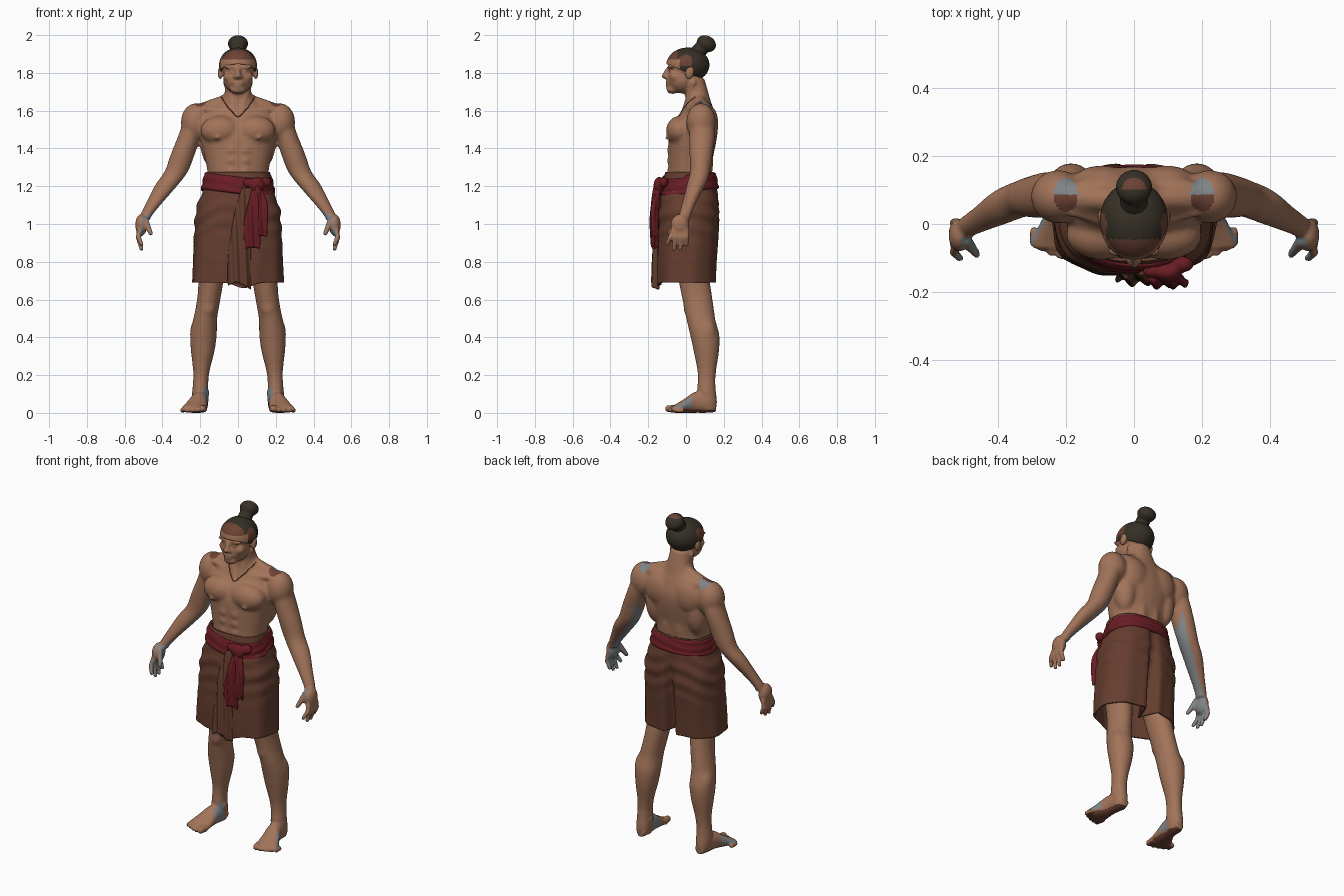
import bpy, bmesh, math
from math import sin, cos, exp, pi
from mathutils import Vector, Matrix
from mathutils.bvhtree import BVHTree

cube = bpy.data.objects.get("Cube")
if cube:
    bpy.data.objects.remove(cube)


def material(name, rgb):
    m = bpy.data.materials.new(name)
    m.use_nodes = True
    m.diffuse_color = (*rgb, 1)
    m.node_tree.nodes["Principled BSDF"].inputs["Base Color"].default_value = (*rgb, 1)
    return m


SKIN = material("tan skin", (.36, .172, .1))
CLOTH = material("brown cloth", (.13, .047, .028))
RED = material("dark red sash", (.14, .012, .017))
HAIR = material("dark hair", (.037, .03, .02))
GREY = material("grey patch", (.21, .23, .24))
PATCH = material("reddish brown patch", (.15, .055, .034))


def spline(rows, sub):
    """Catmull-Rom through rows of numbers."""
    rows = [Vector(r) for r in rows]
    out = []
    for i in range(len(rows) - 1):
        a, b, c, d = rows[max(i - 1, 0)], rows[i], rows[i + 1], rows[min(i + 2, len(rows) - 1)]
        for j in range(sub):
            t = j / sub
            out.append(b + (c - a) * (t / 2) + (a * 2 - b * 5 + c * 4 - d) * (t * t / 2)
                       + (b * 3 - a - c * 3 + d) * (t ** 3 / 2))
    return out + [rows[-1]]


def loft(bm, rows, axis="z", sub=3, segs=24, power=1.0, shape=None, caps=True):
    """Rows are x, y, z, radius, radius; rings lie square to the axis."""
    rings = []
    for x, y, z, ra, rb in spline(rows, sub):
        ring = []
        for k in range(segs):
            a = 2 * pi * k / segs
            u = ra * math.copysign(abs(cos(a)) ** power, cos(a))
            v = rb * math.copysign(abs(sin(a)) ** power, sin(a))
            p = Vector((x + u, y + v, z) if axis == "z" else (x + u, y, z + v))
            ring.append(bm.verts.new(shape(p) if shape else p))
        rings.append(ring)
    for r, q in zip(rings, rings[1:]):
        for k in range(segs):
            bm.faces.new((r[k], r[k - 1], q[k - 1], q[k]))
    if caps:
        bm.faces.new(rings[0])
        bm.faces.new(rings[-1][::-1])


def ball(bm, c, r, tilt=0):
    bmesh.ops.create_uvsphere(bm, u_segments=20, v_segments=12, radius=1, matrix=Matrix.Translation(c)
                              @ Matrix.Rotation(tilt, 4, "X") @ Matrix.Diagonal((*r, 1)))


def rod(bm, a, b, r1, r2):
    """Rounded rod: a ball pulled apart at its equator."""
    a, b = Vector(a), Vector(b)
    turn = (b - a).to_track_quat("Z", "Y")
    for v in bmesh.ops.create_uvsphere(bm, u_segments=10, v_segments=8, radius=1)["verts"]:
        end, r = (b, r2) if v.co.z > .01 else (a, r1)
        v.co = end + turn @ (v.co * r)


def finish(name, bm, mats, modifiers=(), rule=None, relax=None):
    bmesh.ops.recalc_face_normals(bm, faces=bm.faces)
    me = bpy.data.meshes.new(name)
    bm.to_mesh(me)
    bm.free()
    ob = bpy.data.objects.new(name, me)
    bpy.context.collection.objects.link(ob)
    if modifiers:
        for kind, settings in modifiers:
            mod = ob.modifiers.new(kind.title(), kind)
            for key, value in settings.items():
                setattr(mod, key, value)
        graph = bpy.context.evaluated_depsgraph_get()
        me = bpy.data.meshes.new_from_object(ob.evaluated_get(graph))
        ob.modifiers.clear()
        ob.data = me
    if relax:
        bm = bmesh.new()
        bm.from_mesh(me)
        for region, times in relax:
            verts = [v for v in bm.verts if region(v.co)]
            for i in range(times):
                bmesh.ops.smooth_vert(bm, verts=verts, factor=.5, use_axis_x=True, use_axis_y=True, use_axis_z=True)
        bm.to_mesh(me)
        bm.free()
    me.materials.clear()
    for m in mats:
        me.materials.append(m)
    for p in me.polygons:
        p.use_smooth = True
        p.material_index = rule(p.center, p.normal) if rule else 0
    return ob


FUSE = [("REMESH", dict(mode="VOXEL", voxel_size=.0075)), ("SMOOTH", dict(factor=.5, iterations=2))]

# Torso and neck
bm = bmesh.new()
loft(bm, [(0, .015, 1.12, .15, .12), (0, .02, 1.26, .16, .114), (0, .025, 1.35, .176, .118),
          (0, .035, 1.45, .198, .128), (0, .05, 1.53, .205, .118), (0, .065, 1.6, .165, .084),
          (0, .065, 1.645, .1, .068), (0, .055, 1.7, .07, .062), (0, .035, 1.77, .063, .062)], power=.9)
# Head
ball(bm, (0, .012, 1.84), (.091, .102, .085))
ball(bm, (0, -.025, 1.765), (.079, .077, .074))
ball(bm, (0, -.072, 1.712), (.043, .032, .024))
rod(bm, (0, -.092, 1.825), (0, -.114, 1.785), .012, .017)
ball(bm, (0, -.094, 1.748), (.032, .016, .008))
ball(bm, (0, -.093, 1.733), (.028, .016, .009))
for s in (1, -1):
    ball(bm, (s * .036, -.078, 1.833), (.042, .02, .013))
    ball(bm, (s * .034, -.078, 1.808), (.019, .015, .01))
    ball(bm, (s * .045, -.056, 1.78), (.035, .034, .028))
    ball(bm, (s * .015, -.106, 1.779), (.011, .012, .01))
    ball(bm, (s * .094, .02, 1.8), (.014, .024, .036), -.2)
    # Chest, belly and back muscles
    ball(bm, (s * .092, -.032, 1.495), (.108, .074, .078))
    ball(bm, (s * .112, -.098, 1.455), (.011, .016, .011))
    for z in (1.28, 1.335, 1.39):
        ball(bm, (s * .036, -.071, z), (.036, .03, .032))
    ball(bm, (s * .135, .08, 1.44), (.066, .07, .14))
    ball(bm, (s * .095, .118, 1.53), (.09, .054, .1))
    ball(bm, (s * .042, .1, 1.33), (.04, .044, .15))
    ball(bm, (s * .1, .08, 1.61), (.12, .06, .045))
    rod(bm, (s * .04, .07, 1.665), (s * .21, .08, 1.59), .032, .05)
    rod(bm, (s * .02, -.012, 1.598), (s * .19, .035, 1.612), .014, .014)
    rod(bm, (s * .065, .04, 1.75), (s * .02, -.012, 1.61), .016, .011)
    # Arms
    ball(bm, (s * .222, .08, 1.54), (.081, .079, .1))
    loft(bm, [(s * x, y, z, a, b) for x, y, z, a, b in (
        (.225, .08, 1.58, .055, .06), (.252, .085, 1.48, .06, .068), (.292, .08, 1.37, .064, .062),
        (.325, .075, 1.28, .062, .054), (.375, .055, 1.21, .061, .05), (.438, .02, 1.12, .044, .038),
        (.484, -.005, 1.05, .032, .032), (.495, -.015, 1.02, .028, .034))])
    # Hands
    ball(bm, (s * .512, -.032, .995), (.032, .049, .058))
    for i, (tip, low) in enumerate(((-.1, .895), (-.065, .868), (-.03, .87), (.004, .89))):
        y = -.066 + .023 * i
        rod(bm, (s * .52, y, .97), (s * .528, (y + tip) / 2, .93), .015, .014)
        rod(bm, (s * .528, (y + tip) / 2, .93), (s * .511, tip, low), .014, .012)
    rod(bm, (s * .492, -.05, 1.02), (s * .462, -.088, .95), .019, .013)
    # Legs
    loft(bm, [(s * x, y, z, a, b) for x, y, z, a, b in (
        (.11, .02, .97, .09, .1), (.135, .03, .78, .074, .085), (.148, .052, .65, .064, .082),
        (.162, .068, .56, .062, .079), (.175, .08, .49, .064, .077), (.183, .1, .41, .071, .078),
        (.187, .108, .32, .062, .067), (.194, .11, .22, .044, .05), (.199, .108, .14, .041, .048),
        (.2, .11, .06, .043, .054), (.2, .11, .015, .036, .048))])
    ball(bm, (s * .16, .012, .56), (.04, .026, .05))
    ball(bm, (s * .215, .11, .42), (.04, .05, .08))
    ball(bm, (s * .155, .115, .4), (.04, .05, .08))
    for side in (-1, 1):
        ball(bm, (s * .198 + side * .033, .105, .105), (.014, .02, .02))
    # Feet
    loft(bm, [(s * x, y, z, a, b) for x, y, z, a, b in (
        (.198, .158, .032, .026, .028), (.2, .11, .05, .042, .05), (.207, .05, .056, .046, .056),
        (.222, -.01, .036, .06, .037), (.232, -.055, .023, .068, .023), (.234, -.072, .02, .062, .018))], axis="y")
    for i, (y, r) in enumerate(((-.092, .022), (-.09, .016), (-.082, .015), (-.07, .014), (-.055, .013))):
        x = .182 + .027 * i
        rod(bm, (s * (x + .003), y + .035, r), (s * (x + .006), y, r), r, r * .9)


def skin_rule(c, n):
    inward, x = (-n.x if c.x > 0 else n.x), abs(c.x)
    if c.z < .14:
        if n.z < -.6:
            return 2
        return int(c.z > .025 and n.z < .75 and ((inward < -.5 and -.065 < c.y < .03)
                                                 or (inward > .5 and .02 < c.y < .09)))
    if c.z > 1.56 and n.z > .3 and ((x - .2) / .036) ** 2 + ((c.y - .085) / .05) ** 2 < 1:
        return 1 if c.y > .085 else 2
    if .84 < c.z < 1.07 and x > .4:
        return int(inward > .25)
    return int(.84 < c.z < 1.42 and x > .24 and inward * .85 + n.y * .25 - n.z * .45 > .78)


# Relax the muscles and face, leaving hands and feet crisp
body = finish("body", bm, [SKIN, GREY, PATCH], FUSE, skin_rule,
              [(lambda p: 1.1 < p.z < 1.68 and abs(p.x) < .36, 7), (lambda p: p.z > 1.66, 2),
               (lambda p: .15 < p.z < .75 and abs(p.x) < .36, 10)])

# Necklace laid on the skin
tree = BVHTree.FromPolygons([v.co for v in body.data.vertices], [p.vertices[:] for p in body.data.polygons])
bm = bmesh.new()
half = [(.085, .05, 1.67), (.065, .0, 1.635), (.035, -.03, 1.6), (0, -.05, 1.575)]
path = half + [(-x, y, z) for x, y, z in half[-2::-1]]
cord = [tree.find_nearest(p)[0] for p in spline(path, 5)]
for p, q in zip(cord, cord[1:]):
    rod(bm, p, q, .003, .003)
finish("necklace", bm, [PATCH])

# Hair cap with a headband, cut along a sloping hairline
bm = bmesh.new()
bmesh.ops.create_uvsphere(bm, u_segments=64, v_segments=48, radius=1,
                          matrix=Matrix.Translation((0, .01, 1.842)) @ Matrix.Diagonal((.1, .114, .092, 1)))
bmesh.ops.bisect_plane(bm, geom=bm.verts[:] + bm.edges[:] + bm.faces[:], plane_co=(0, 0, 1.805),
                       plane_no=(0, .4, 1), clear_inner=True)


def hair_rule(c, n):
    if c.y < -.03 and c.z < 1.872:
        return 2
    return int(c.y < -.045 or (c.y < .035 and 1.835 < c.z < 1.9 - .5 * abs(c.y)))


finish("hair_cap", bm, [HAIR, PATCH, SKIN], [("SOLIDIFY", dict(thickness=.008, offset=-1))], hair_rule)

# Topknot
bm = bmesh.new()
rod(bm, (0, .06, 1.905), (0, .09, 1.94), .043, .04)
ball(bm, (0, .108, 1.955), (.054, .054, .042), -.5)
finish("topknot", bm, [HAIR, PATCH], FUSE, lambda c, n: int(n.z > .8 and c.y > .1))


# Wrapped lower garment with folds and a cleft at the back
def drape(p):
    t = max(0, (1.27 - p.z) / .58)
    a = math.atan2(p.x, -p.y)
    swag = sin(70 * (p.z + .25 * abs(p.x)) + 2 * sin(3 * a)) * exp(-((p.z - 1.05) / .12) ** 2)
    k = 1 + .016 * t * sin(11 * a + 2 * t) + .024 * swag
    x, y, z = p.x * k, p.y * k, p.z
    if y > 0:
        y -= (.015 + .13 * max(0, t - .25)) * exp(-(x / .022) ** 2)
    else:
        z -= .03 * t * exp(-((x - .03) / .06) ** 2)
    return Vector((x, y, z))


bm = bmesh.new()
loft(bm, [(0, .018, 1.275, .17, .128), (0, .018, 1.18, .185, .148), (0, .015, 1.08, .22, .158),
          (0, .012, .95, .23, .16), (0, .004, .8, .236, .158), (0, .002, .69, .241, .155)],
     sub=10, segs=128, power=.78, shape=drape, caps=False)
finish("wrapped_garment", bm, [CLOTH], [("SOLIDIFY", dict(thickness=.01, offset=-1))])


# Hanging cloths with pleats
def pleats(cx, count, depth):
    def shape(p):
        return p + Vector((0, depth * sin(count * (p.x - cx) + 6 * p.z),
                           -1.3 * abs(p.x - cx) * max(0, 1.1 - p.z)))
    return shape


bm = bmesh.new()
loft(bm, [(.05, -.135, 1.19, .03, .012), (.025, -.148, 1.05, .045, .014), (.008, -.153, .85, .06, .018),
          (.008, -.157, .695, .062, .02)], sub=8, segs=64, shape=pleats(-.01, 130, .009))
finish("front_pleats", bm, [CLOTH])


# Sash, knot and tails
def creases(p):
    a = math.atan2(p.x, -p.y)
    k = 1 + .012 * sin(150 * p.z + 2 * sin(2 * a))
    return Vector((p.x * k, p.y * k, p.z + .08 * (p.y - .03) - .015 * sin(a) * (p.y < 0)))


bm = bmesh.new()
loft(bm, [(0, .015, 1.262, .172, .137), (0, .015, 1.25, .181, .146), (0, .015, 1.2, .19, .155),
          (0, .015, 1.18, .194, .157), (0, .015, 1.172, .18, .145)],
     sub=6, segs=96, power=.85, shape=creases, caps=False)
finish("sash", bm, [RED], [("SOLIDIFY", dict(thickness=.01, offset=-1))])

bm = bmesh.new()
ball(bm, (.1, -.142, 1.205), (.04, .03, .045))
ball(bm, (.142, -.118, 1.22), (.034, .024, .028))
ball(bm, (.06, -.138, 1.217), (.035, .022, .026))
finish("sash_knot", bm, [RED], FUSE)
for name, x, low, w in (("long_tail", .075, .88, .042), ("short_tail", .122, .94, .032)):
    bm = bmesh.new()
    loft(bm, [(.1, -.15, 1.2, .022, .015), (x + .01, -.165, 1.1, w * .8, .017),
              (x, -.168, 1, w * 1.1, .018), (x, -.165, low, w, .014)],
         sub=8, segs=48, shape=pleats(x, 150, .007))
    finish("sash_" + name, bm, [RED])
